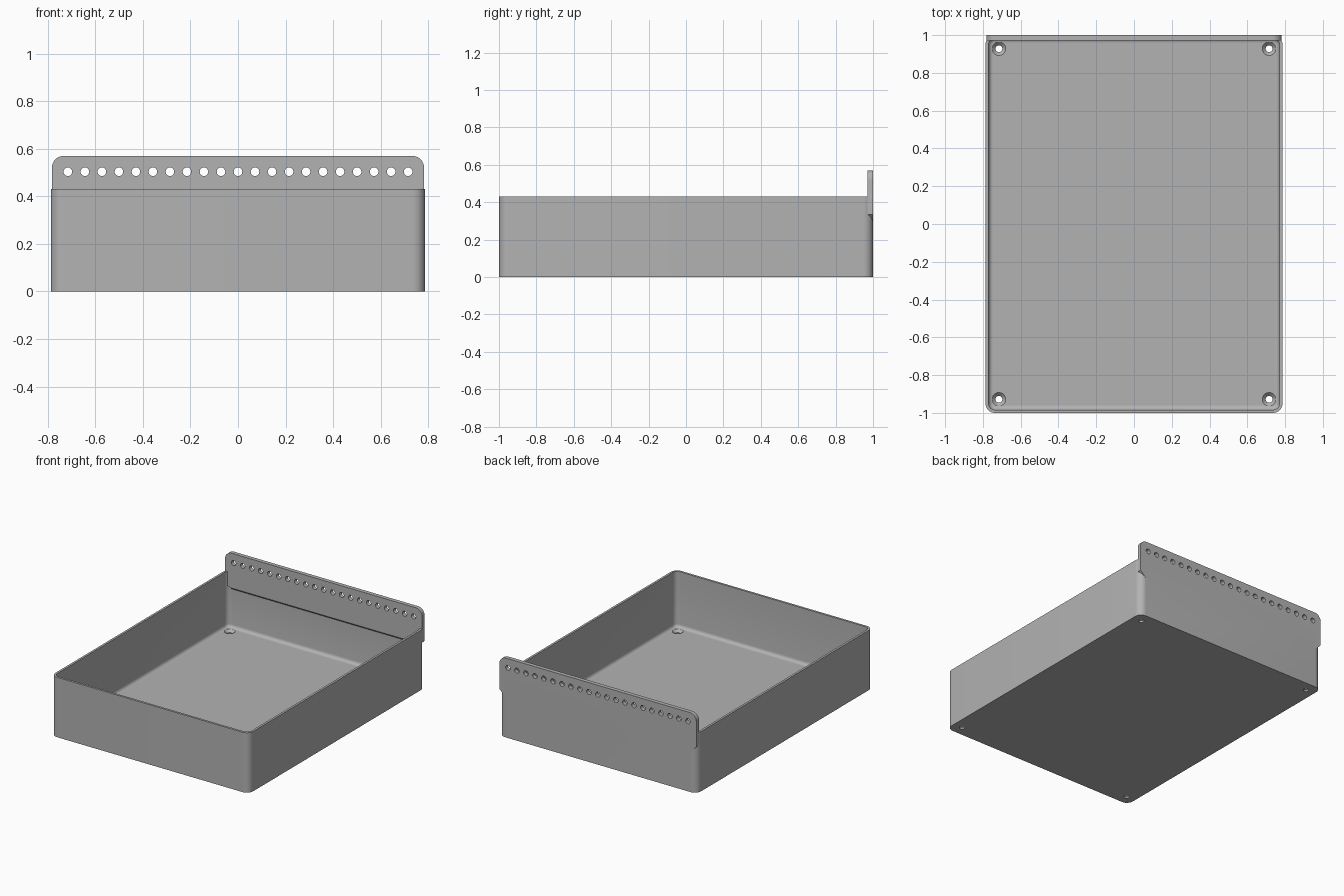
import bpy, bmesh, math
from mathutils import Matrix

if "Cube" in bpy.data.objects:
    bpy.data.objects.remove(bpy.data.objects["Cube"], do_unlink=True)

grey = bpy.data.materials.new("mid grey")
grey.use_nodes = True
COLOUR = (0.45, 0.45, 0.45, 1)
grey.diffuse_color = COLOUR
grey.node_tree.nodes["Principled BSDF"].inputs["Base Color"].default_value = COLOUR

HALF_X, HALF_Y, HEIGHT = 0.786, 1.0, 0.43
WALL, FLOOR, CORNER = 0.016, 0.03, 0.05
HOLE_R = 0.018


def finish(name, bm):
    bmesh.ops.recalc_face_normals(bm, faces=bm.faces)
    mesh = bpy.data.meshes.new(name)
    bm.to_mesh(mesh)
    bm.free()
    mesh.materials.append(grey)
    obj = bpy.data.objects.new(name, mesh)
    bpy.context.collection.objects.link(obj)
    return obj


def arc(cx, cy, r, start, steps=10):
    """Quarter circle, counter-clockwise from the start angle."""
    return [(cx + r * math.cos(math.radians(start + 90 * i / steps)),
             cy + r * math.sin(math.radians(start + 90 * i / steps)))
            for i in range(steps + 1)]


def rounded_rect(inset):
    r = CORNER - inset
    x, y = HALF_X - CORNER, HALF_Y - CORNER
    return (arc(x, y, r, 0) + arc(-x, y, r, 90)
            + arc(-x, -y, r, 180) + arc(x, -y, r, 270))


def bridge(bm, loops):
    """Skin a stack of equal loops and cap both ends."""
    n = len(loops[0])
    for a, b in zip(loops, loops[1:]):
        for i in range(n):
            j = (i + 1) % n
            bm.faces.new((a[i], a[j], b[j], b[i]))
    bm.faces.new(loops[0])
    bm.faces.new(loops[-1])


def combine(target, other, operation):
    mod = target.modifiers.new(operation.title(), "BOOLEAN")
    mod.operation, mod.solver, mod.object = operation, "EXACT", other
    bpy.context.view_layer.objects.active = target
    bpy.ops.object.modifier_apply(modifier=mod.name)
    bpy.data.objects.remove(other, do_unlink=True)


# Open tray: outside, rim, inside and a filleted floor edge
bm = bmesh.new()
sections = [(0, 0), (0, HEIGHT), (WALL, HEIGHT)]
FILLET = 0.024
for i in range(6):
    a = math.radians(90 * i / 5)
    sections.append((WALL + FILLET * (1 - math.cos(a)),
                     FLOOR + FILLET * (1 - math.sin(a))))
bridge(bm, [[bm.verts.new((x, y, z)) for x, y in rounded_rect(inset)]
            for inset, z in sections])
tray = finish("tray", bm)

# Raised back panel: rounded top, chamfered underside
PX, TOP, R = 0.782, 0.57, 0.05
outline = ([(-PX, 0.335), (-0.737, 0.29), (0.737, 0.29), (PX, 0.335)]
           + arc(PX - R, TOP - R, R, 0) + arc(R - PX, TOP - R, R, 90))
bm = bmesh.new()
back = [bm.verts.new((x, HALF_Y, z)) for x, z in outline]
front = [bm.verts.new((x, 0.971, max(z, 0.32))) for x, z in outline]
bridge(bm, [back, front])
panel = finish("back_panel", bm)
combine(tray, panel, "UNION")

# Row of hanging holes through the panel
bm = bmesh.new()
for i in range(21):
    place = (Matrix.Translation((0.0715 * (i - 10), 0.985, 0.503))
             @ Matrix.Rotation(math.pi / 2, 4, "X"))
    bmesh.ops.create_cone(bm, cap_ends=True, segments=24, radius1=HOLE_R,
                          radius2=HOLE_R, depth=0.1, matrix=place)
combine(tray, finish("hole_cutter", bm), "DIFFERENCE")

# Countersunk screw holes in the floor corners
bm = bmesh.new()
for sx in (-1, 1):
    for sy in (-1, 1):
        loops = []
        for r, z in ((HOLE_R, -0.02), (HOLE_R, 0.012),
                     (0.036, FLOOR), (0.036, 0.06)):
            loops.append([bm.verts.new((sx * 0.715 + r * math.cos(math.tau * k / 32),
                                        sy * 0.928 + r * math.sin(math.tau * k / 32), z))
                          for k in range(32)])
        bridge(bm, loops)
combine(tray, finish("screw_cutter", bm), "DIFFERENCE")

# Smooth rounded corners, crisp edges
bpy.ops.object.select_all(action="DESELECT")
tray.select_set(True)
bpy.context.view_layer.objects.active = tray
bpy.ops.object.shade_smooth_by_angle(angle=math.radians(30))
